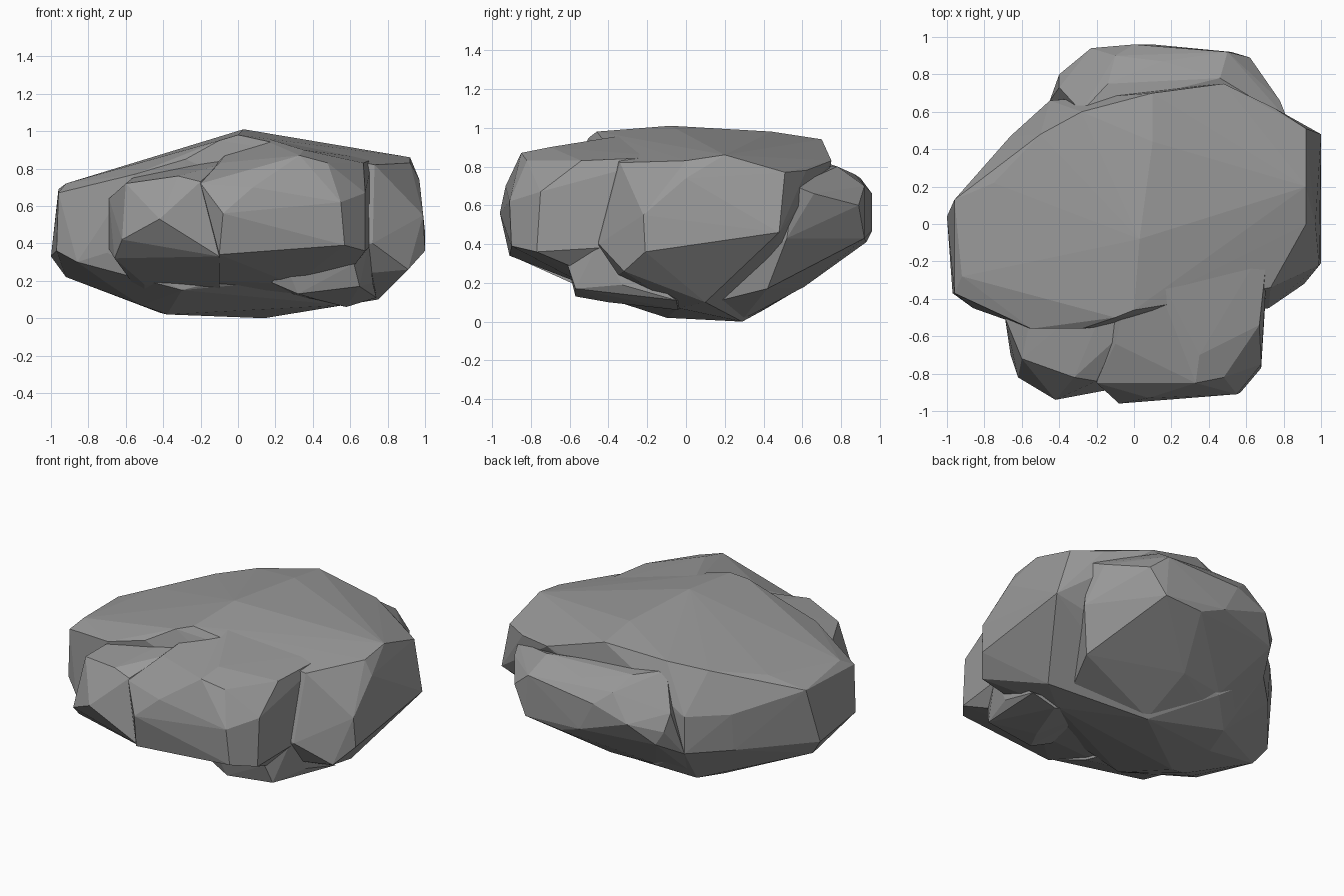
import bpy
import bmesh

# Remove the default object only
default_cube = bpy.data.objects.get("Cube")
if default_cube:
    bpy.data.objects.remove(default_cube, do_unlink=True)

# One plain stone colour
stone_grey = bpy.data.materials.new("stone_grey")
stone_colour = (.32, .32, .32, 1)
stone_grey.use_nodes = True
stone_grey.diffuse_color = stone_colour
shader = stone_grey.node_tree.nodes["Principled BSDF"]
shader.inputs["Base Color"].default_value = stone_colour
shader.inputs["Roughness"].default_value = .9


def faceted_chunk(name, *corner_groups):
    """Wrap a flat-shaded convex chunk of stone around its corner points."""
    shape = bmesh.new()
    for group in corner_groups:
        for corner in group:
            shape.verts.new(corner)
    result = bmesh.ops.convex_hull(shape, input=shape.verts[:])
    leftover = set(result["geom_interior"]) | set(result["geom_unused"])
    loose = [item for item in leftover if isinstance(item, bmesh.types.BMVert)]
    bmesh.ops.delete(shape, geom=loose, context="VERTS")
    bmesh.ops.recalc_face_normals(shape, faces=shape.faces[:])
    mesh = bpy.data.meshes.new(name)
    shape.to_mesh(mesh)
    shape.free()
    mesh.materials.append(stone_grey)
    chunk = bpy.data.objects.new(name, mesh)
    bpy.context.scene.collection.objects.link(chunk)
    return chunk


def fuse(base, chunks):
    """Union the chunks into the base and discard the loose pieces."""
    for chunk in chunks:
        union = base.modifiers.new("join_" + chunk.name, "BOOLEAN")
        union.operation = "UNION"
        union.solver = "EXACT"
        union.object = chunk
    depsgraph = bpy.context.evaluated_depsgraph_get()
    fused_mesh = bpy.data.meshes.new_from_object(base.evaluated_get(depsgraph))
    base.modifiers.clear()
    base.data = fused_mesh
    for chunk in chunks:
        bpy.data.objects.remove(chunk, do_unlink=True)
    base.data.materials.clear()
    base.data.materials.append(stone_grey)
    for face in base.data.polygons:
        face.use_smooth = False
        face.material_index = 0


# Main body: sloping cap, tall left flank, low right flank, keel below
cap = [
    (.03, -.08, 1.01), (0, -.46, .98), (-.1, -.5, .95), (.1, .44, .98),
    (.1, .7, .94), (-.28, .6, .88), (-.5, .48, .83), (-.75, .22, .77),
    (-.92, -.28, .72), (-.55, -.56, .77), (-.28, -.56, .85),
    (.48, .75, .83), (.75, .62, .78),
]
left_flank = [
    (.92, 0, .83), (.92, .2, .86), (.92, .51, .77), (.73, -.34, .82),
    (.97, 0, .74), (1, .48, .46), (1, -.21, .36), (.99, -.22, .55),
    (.91, -.32, .26), (.72, -.45, .4),
]
right_flank = [
    (-.96, .13, .69), (-1, .04, .33), (-.97, -.37, .36), (-.96, -.37, .67),
    (-.86, -.45, .3), (-.7, -.49, .35), (-.66, .47, .58), (-.45, .66, .58),
    (-.66, .45, .34), (-.45, .66, .34),
]
keel = [
    (.75, .1, .1), (.56, -.04, .07), (.14, .29, 0), (-.38, -.1, .02),
    (-.42, .2, .03), (-.36, .4, .06), (-.66, .1, .17), (-.18, .57, .16),
    (-.52, -.15, .07), (-.69, -.3, .18), (-.92, 0, .22), (-.3, -.5, .15),
]
boulder = faceted_chunk("boulder", cap, left_flank, right_flank, keel)

# Rear bulge: a shelf a step below the cap, tapering down to the keel
rear_shelf = [
    (.5, .92, .7), (.62, .89, .6), (.78, .66, .66), (.82, .56, .7),
    (.46, .78, .8), (-.14, .75, .81), (-.1, .9, .74), (.15, .87, .76),
    (0, .96, .66), (-.23, .94, .58), (-.4, .8, .52), (-.4, .73, .62),
    (-.28, .6, .82),
]
rear_underside = [
    (.1, .96, .47), (.26, .93, .41), (.52, .92, .43), (.82, .52, .43),
    (.72, .42, .17), (.6, .14, .1), (.14, .29, .01), (.12, .61, .18),
    (-.18, .57, .17), (-.36, .4, .07), (-.36, .83, .44), (-.45, .66, .34),
]
rear_bulge = faceted_chunk("rear_bulge", rear_shelf, rear_underside)

# Front bulges either side of a shallow notch, rooted in the main body
front_left_face = [
    (-.2, -.85, .72), (-.08, -.96, .56), (-.1, -.91, .34), (.05, -.86, .35),
    (.14, -.9, .49), (.08, -.93, .7), (.33, -.85, .87), (.48, -.82, .83),
    (.68, -.75, .67), (.55, -.91, .62), (.57, -.9, .39), (.68, -.77, .36),
]
front_left_root = [
    (.7, -.45, .38), (.67, -.54, .83), (.35, -.7, .9), (-.1, -.64, .83),
    (.72, -.08, .85), (.03, -.08, 1), (-.1, -.55, .2), (.3, -.5, .18),
    (.5, -.2, .12), (-.1, -.1, .1),
]
front_left_bulge = faceted_chunk(
    "front_left_bulge", front_left_face, front_left_root)

front_right_face = [
    (-.2, -.84, .73), (-.32, -.82, .76), (-.6, -.72, .72), (-.69, -.5, .64),
    (-.69, -.5, .37), (-.62, -.82, .42), (-.42, -.94, .53),
    (-.27, -.9, .42), (-.66, -.7, .32), (-.1, -.88, .33),
]
front_right_root = [
    (-.55, -.5, .76), (-.1, -.62, .82), (-.1, -.3, .88), (-.1, -.3, .12),
    (-.1, -.57, .19), (-.5, -.45, .18), (-.5, -.2, .1), (-.5, -.2, .8),
]
front_right_bulge = faceted_chunk(
    "front_right_bulge", front_right_face, front_right_root)

# Low knob under the front overhang, running back into the keel
lower_knob = faceted_chunk("lower_knob", [
    (.25, -.61, .3), (.18, -.55, .19), (.32, -.57, .13), (.65, -.57, .17),
    (.62, -.61, .29), (.7, -.45, .41), (.72, -.33, .19), (.42, -.4, .1),
    (.58, -.04, .06), (.74, -.05, .11), (.3, 0, .12),
])

fuse(boulder, [rear_bulge, front_left_bulge, front_right_bulge, lower_knob])
